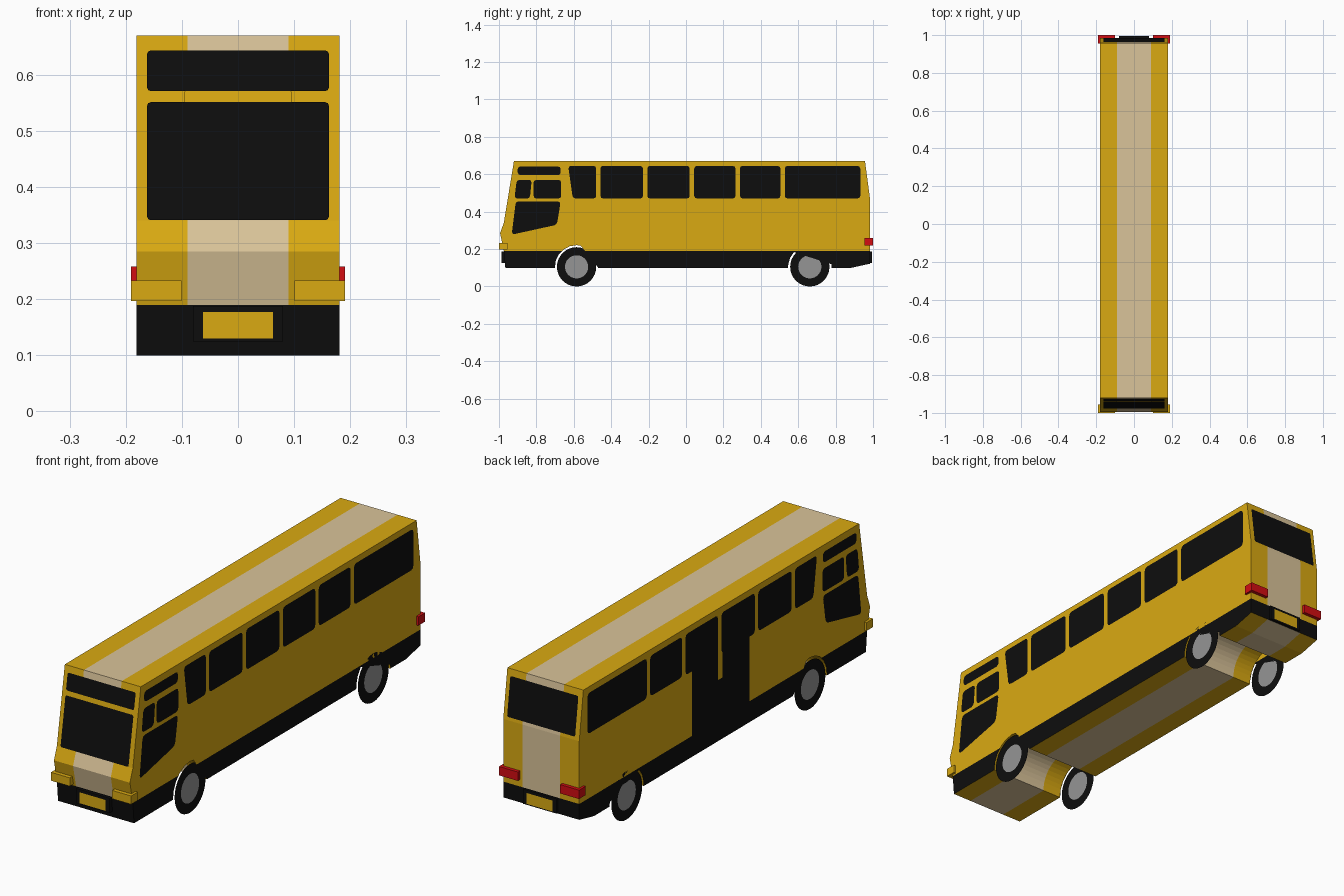
import bpy, bmesh, math
from mathutils import Vector

if "Cube" in bpy.data.objects:
    bpy.data.objects.remove(bpy.data.objects["Cube"])


def material(name, rgb):
    m = bpy.data.materials.new(name)
    m.diffuse_color = (*rgb, 1)
    m.use_nodes = True
    m.node_tree.nodes["Principled BSDF"].inputs["Base Color"].default_value = m.diffuse_color
    return m


YELLOW = material("golden_yellow", (0.70, 0.40, 0.006))
TAN = material("tan_stripe", (0.70, 0.55, 0.32))
BLACK = material("black", (0.004, 0.004, 0.004))
RED = material("lamp_red", (0.65, 0.004, 0.006))
GREY = material("hub_grey", (0.30, 0.30, 0.30))

HALF = 0.181      # half width of the body
STRIPE = 0.09     # half width of the tan stripe
SKIRT = 0.19      # top of the black skirt
WHEEL_R = 0.105
AXLES = (-0.585, 0.662)


def finish(name, bm, mats):
    me = bpy.data.meshes.new(name)
    bm.to_mesh(me)
    bm.free()
    for m in mats:
        me.materials.append(m)
    ob = bpy.data.objects.new(name, me)
    bpy.context.collection.objects.link(ob)
    return ob


def plates(name, polys, mat, outward):
    """Flat panels whose faces all look along 'outward'."""
    bm = bmesh.new()
    for pts in polys:
        f = bm.faces.new([bm.verts.new(p) for p in pts])
        f.normal_update()
        if f.normal.dot(Vector(outward)) < 0:
            f.normal_flip()
    return finish(name, bm, [mat])


def rounded(pts, r=0.015):
    out = []
    for i, p in enumerate(pts):
        p = Vector(p)
        a = (Vector(pts[i - 1]) - p).normalized() * r
        b = (Vector(pts[(i + 1) % len(pts)]) - p).normalized() * r
        out += [p + a, p + (a + b) * 0.3, p + b]
    return out


def rect(y0, y1, z0, z1):
    return [(y0, z0), (y1, z0), (y1, z1), (y0, z1)]


def box(name, x0, x1, y0, y1, z0, z1, mat):
    bm = bmesh.new()
    bmesh.ops.create_cube(bm, size=1)
    for v in bm.verts:
        v.co = ((x0 + x1) / 2 + v.co.x * (x1 - x0),
                (y0 + y1) / 2 + v.co.y * (y1 - y0),
                (z0 + z1) / 2 + v.co.z * (z1 - z0))
    return finish(name, bm, [mat])


# Body: side profile with wheel arches, extruded across the width
def arch(cy, zb=0.10, r=0.116, n=20):
    a0 = math.asin((zb - WHEEL_R) / r)
    return [(cy - r * math.cos(t), WHEEL_R + r * math.sin(t))
            for t in (a0 + (math.pi - 2 * a0) * i / n for i in range(n + 1))]


profile = [(-0.92, 0.67), (-0.974, 0.34), (-0.994, 0.285), (-0.974, SKIRT), (-0.966, 0.10)]
profile += arch(AXLES[0]) + arch(AXLES[1])
profile += [(0.885, 0.10), (0.985, 0.122), (0.985, SKIRT), (0.985, 0.46), (0.957, 0.67)]

bm = bmesh.new()
rings = [[bm.verts.new((x, y, z)) for y, z in profile] for x in (-HALF, -STRIPE, STRIPE, HALF)]
for a, b in zip(rings, rings[1:]):
    for i in range(len(profile)):
        j = (i + 1) % len(profile)
        bm.faces.new((a[i], a[j], b[j], b[i]))
ends = [bm.faces.new(rings[0]), bm.faces.new(rings[-1])]
bmesh.ops.triangulate(bm, faces=ends)
side_faces = [f for f in bm.faces if len(f.verts) == 3]
side_geom = side_faces + list({e for f in side_faces for e in f.edges}) \
    + list({v for f in side_faces for v in f.verts})
bmesh.ops.bisect_plane(bm, geom=side_geom, plane_co=(0, 0, SKIRT), plane_no=(0, 0, 1), dist=1e-5)
bmesh.ops.recalc_face_normals(bm, faces=bm.faces)
for f in bm.faces:
    c, n = f.calc_center_median(), f.normal
    low = c.z < SKIRT
    if abs(n.x) > 0.9:
        f.material_index = 2 if low else 0
    elif low and abs(n.y) > 0.7 and abs(c.y) > 0.9:
        f.material_index = 2
    else:
        f.material_index = 1 if abs(c.x) < STRIPE else 0
finish("bus_body", bm, [YELLOW, TAN, BLACK])

# Side windows, same on both sides
panes = [[(-0.605, 0.47), (-0.48, 0.47), (-0.48, 0.645), (-0.63, 0.645)]]
panes += [rect(a, b, 0.47, 0.645) for a, b in
          ((-0.458, -0.23), (-0.207, 0.02), (0.044, 0.265), (0.288, 0.505), (0.528, 0.932))]
panes += [rect(-0.90, -0.67, 0.595, 0.642),
          [(-0.917, 0.47), (-0.835, 0.47), (-0.825, 0.57), (-0.905, 0.57)],
          rect(-0.815, -0.667, 0.47, 0.57),
          [(-0.932, 0.277), (-0.69, 0.33), (-0.67, 0.455), (-0.91, 0.455)]]
for s, side in ((1, "right"), (-1, "left")):
    x = s * (HALF + 0.002)
    plates(side + "_side_windows", [[(x, p.x, p.y) for p in rounded(q)] for q in panes], BLACK, (s, 0, 0))

# Double door on the left side
door = [rect(-0.17, 0.015, 0.365, 0.60), rect(0.044, 0.22, 0.365, 0.60), rect(-0.17, 0.22, SKIRT, 0.365)]
plates("passenger_door", [[(-HALF - 0.0025, y, z) for y, z in q] for q in door], BLACK, (-1, 0, 0))


# Windscreens lying on the sloped front and rear
def front_y(z):
    return -0.974 + (z - 0.34) / 0.33 * 0.054 - 0.003


def rear_y(z):
    return 0.985 - (z - 0.46) / 0.21 * 0.028 + 0.003


def sloped(x, z0, z1, fy, r=0.006):
    pts = rounded(rect(-x, x, z0, z1), r)
    return [(p.x, fy(p.y), p.y) for p in pts]


plates("windscreen", [sloped(0.162, 0.341, 0.551, front_y)], BLACK, (0, -1, 0))
plates("destination_window", [sloped(0.162, 0.571, 0.643, front_y)], BLACK, (0, -1, 0))
plates("windscreen_divider", [sloped(0.095, 0.551, 0.571, front_y, 0.001)], YELLOW, (0, -1, 0))
plates("rear_window", [sloped(0.162, 0.475, 0.642, rear_y)], BLACK, (0, 1, 0))

# Corner lamps and number plates
for s, side in ((1, "right"), (-1, "left")):
    x0, x1 = sorted((s * 0.101, s * 0.191))
    box(side + "_front_lamp", x0, x1, -1.0, -0.955, 0.197, 0.233, YELLOW)
    box(side + "_tail_lamp", x0, x1, 0.955, 1.0, 0.220, 0.258, RED)
for name, y0, y1, face, n in (("front", -0.987, -0.96, -0.989, -1), ("rear", 0.97, 0.994, 0.996, 1)):
    box(name + "_plate_frame", -0.08, 0.08, y0, y1, 0.125, 0.188, BLACK)
    plates(name + "_number_plate", [[(x, face, z) for x, z in rect(-0.062, 0.062, 0.13, 0.177)]],
           YELLOW, (0, n, 0))

# Wheels: flat discs with a grey hub
for cy, end in zip(AXLES, ("front", "rear")):
    for s, side in ((1, "right"), (-1, "left")):
        bm = bmesh.new()
        n = 32
        loops = [[bm.verts.new((s * HALF, cy + r * math.cos(2 * math.pi * i / n),
                                WHEEL_R + r * math.sin(2 * math.pi * i / n))) for i in range(n)]
                 for r in (0.062, WHEEL_R)]
        bm.faces.new(loops[0]).material_index = 1
        for i in range(n):
            j = (i + 1) % n
            bm.faces.new((loops[0][i], loops[1][i], loops[1][j], loops[0][j]))
        for f in bm.faces:
            f.normal_update()
            if f.normal.x * s < 0:
                f.normal_flip()
        finish(f"{end}_{side}_wheel", bm, [BLACK, GREY])
